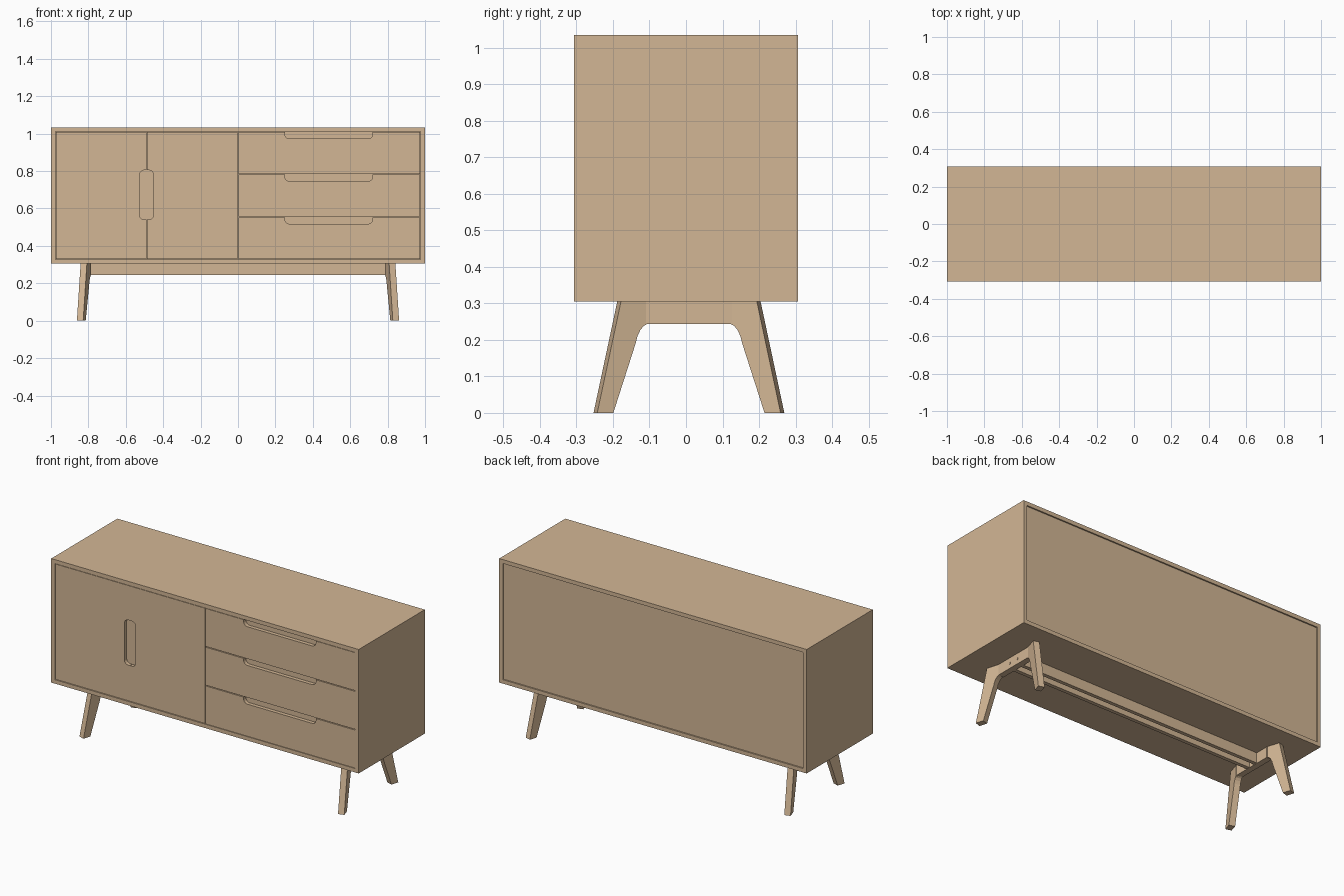
import bpy, bmesh, math
from mathutils import Matrix, Vector

cube = bpy.data.objects.get("Cube")
if cube:
    bpy.data.objects.remove(cube, do_unlink=True)

# One wood colour for everything
WOOD = (0.65, 0.47, 0.30, 1.0)
wood = bpy.data.materials.new("tan_wood")
wood.use_nodes = True
wood.diffuse_color = WOOD
bsdf = next(n for n in wood.node_tree.nodes if n.type == 'BSDF_PRINCIPLED')
bsdf.inputs["Base Color"].default_value = WOOD


def finish(name, bm):
    bmesh.ops.recalc_face_normals(bm, faces=bm.faces[:])
    mesh = bpy.data.meshes.new(name)
    bm.to_mesh(mesh)
    bm.free()
    mesh.materials.append(wood)
    obj = bpy.data.objects.new(name, mesh)
    bpy.context.collection.objects.link(obj)
    return obj


def box(name, x, y, z):
    """Box from (low, high) ranges on each axis."""
    bm = bmesh.new()
    bmesh.ops.create_cube(bm, size=1)
    for v in bm.verts:
        v.co = Vector([(lo + hi) / 2 + c * (hi - lo) for c, (lo, hi) in zip(v.co, (x, y, z))])
    return finish(name, bm)


def prism(name, points, place, push):
    """Extrude a 2D outline; place maps (a, b) to 3D, push is the thickness vector."""
    bm = bmesh.new()
    face = bm.faces.new([bm.verts.new(place(a, b)) for a, b in points])
    out = bmesh.ops.extrude_face_region(bm, geom=[face])
    verts = [g for g in out["geom"] if isinstance(g, bmesh.types.BMVert)]
    bmesh.ops.translate(bm, verts=verts, vec=push)
    return finish(name, bm)


def arc(cx, cz, r, start, end, steps=6):
    angles = [math.radians(start + (end - start) * i / steps) for i in range(steps + 1)]
    return [(cx + r * math.cos(t), cz + r * math.sin(t)) for t in angles]


DEPTH, WALL = 0.307, 0.023
BASE, TOP = 0.305, 1.034
LOW, HIGH = BASE + WALL, TOP - WALL
FRONT, THICK, GAP = -DEPTH + 0.002, 0.022, 0.003

# Carcass
full = (-DEPTH, DEPTH)
box("bottom_panel", (-1, 1), full, (BASE, LOW))
box("top_panel", (-1, 1), full, (HIGH, TOP))
box("right_panel", (-1, -1 + WALL), full, (LOW, HIGH))
box("left_panel", (1 - WALL, 1), full, (LOW, HIGH))
inner = (-1 + WALL, 1 - WALL)
box("back_panel", inner, (DEPTH - 0.025, DEPTH - 0.008), (LOW, HIGH))
box("front_backing", inner, (FRONT + THICK, FRONT + THICK + 0.015), (LOW, HIGH))
box("center_divider", (-0.01, 0.01), (FRONT + THICK, DEPTH - 0.025), (LOW, HIGH))


def front_panel(name, points):
    prism(name, points, lambda a, b: (a, FRONT, b), Vector((0, THICK, 0)))


# Pair of doors, each with half of a rounded finger slot
meet, half, r = -0.489, 0.037, 0.025
z0, z1 = LOW + GAP, HIGH - GAP
slot0, slot1 = 0.54, 0.805
for name, side, outer in (("right_door", -1, inner[0] + GAP), ("left_door", 1, -GAP / 2)):
    edge = meet + side * GAP / 2
    cx = meet + side * (half - r)
    turn = (90, 0) if side > 0 else (90, 180)
    low = (0, -90) if side > 0 else (180, 270)
    notch = arc(cx, slot1 - r, r, *turn) + arc(cx, slot0 + r, r, *low)
    front_panel(name, [(outer, z0), (outer, z1), (edge, z1), (edge, slot1)]
                + notch + [(edge, slot0), (edge, z0)])

# Three drawers with a rounded pull notch in the top edge
pitch = (HIGH - LOW) / 3
pull0, pull1, drop = 0.25, 0.72, 0.038
for i, name in enumerate(("bottom_drawer", "middle_drawer", "top_drawer")):
    low = LOW + i * pitch + GAP / 2
    high = LOW + (i + 1) * pitch - GAP
    floor = high - drop + GAP
    left, right = GAP / 2, inner[1] - GAP
    notch = (arc(pull1 - r, floor + r, r, 0, -90) + arc(pull0 + r, floor + r, r, 270, 180))
    front_panel(name, [(left, low), (right, low), (right, high), (pull1, high)]
                + notch + [(pull0, high), (left, high)])

# Leg frames: crosspiece, two splayed legs, screw heads
LEG_X, LEG_T, JOINT, MID = 0.803, 0.035, 0.12, 0.008
SPLAY = math.radians(17)
profile = [(0, BASE), (0.071, BASE), (0.136, 0), (0.092, 0), (0.031, 0.19),
           (0.026, 0.21), (0.018, 0.227), (0.009, 0.238), (0, 0.243)]
for sx, side in ((-1, "right"), (1, "left")):
    box(side + "_crosspiece", sorted((sx * (LEG_X - LEG_T / 2), sx * (LEG_X + LEG_T / 2))),
        (MID - JOINT, MID + JOINT), (0.243, BASE))
    for sy, end in ((-1, "front"), (1, "back")):
        normal = Vector((sx * math.cos(SPLAY), -sy * math.sin(SPLAY), 0)) * LEG_T

        def place(a, b):
            middle = Vector((sx * (LEG_X + a * math.tan(SPLAY)), MID + sy * (JOINT + a), b))
            return middle - normal / 2
        prism(f"{end}_{side}_leg", profile, place, normal)
        bm = bmesh.new()
        spot = Matrix.Translation((sx * (LEG_X + LEG_T / 2), MID + sy * 0.03, 0.273))
        bmesh.ops.create_cone(bm, cap_ends=True, segments=16, radius1=0.009, radius2=0.009,
                              depth=0.004, matrix=spot @ Matrix.Rotation(math.pi / 2, 4, 'Y'))
        finish(f"{end}_{side}_screw", bm)

# Two long rails joining the leg frames
for sy, name in ((-1, "front_rail"), (1, "back_rail")):
    y = MID + sy * 0.03
    box(name, (-LEG_X + LEG_T / 2, LEG_X - LEG_T / 2), (y - 0.011, y + 0.011), (0.245, BASE))
